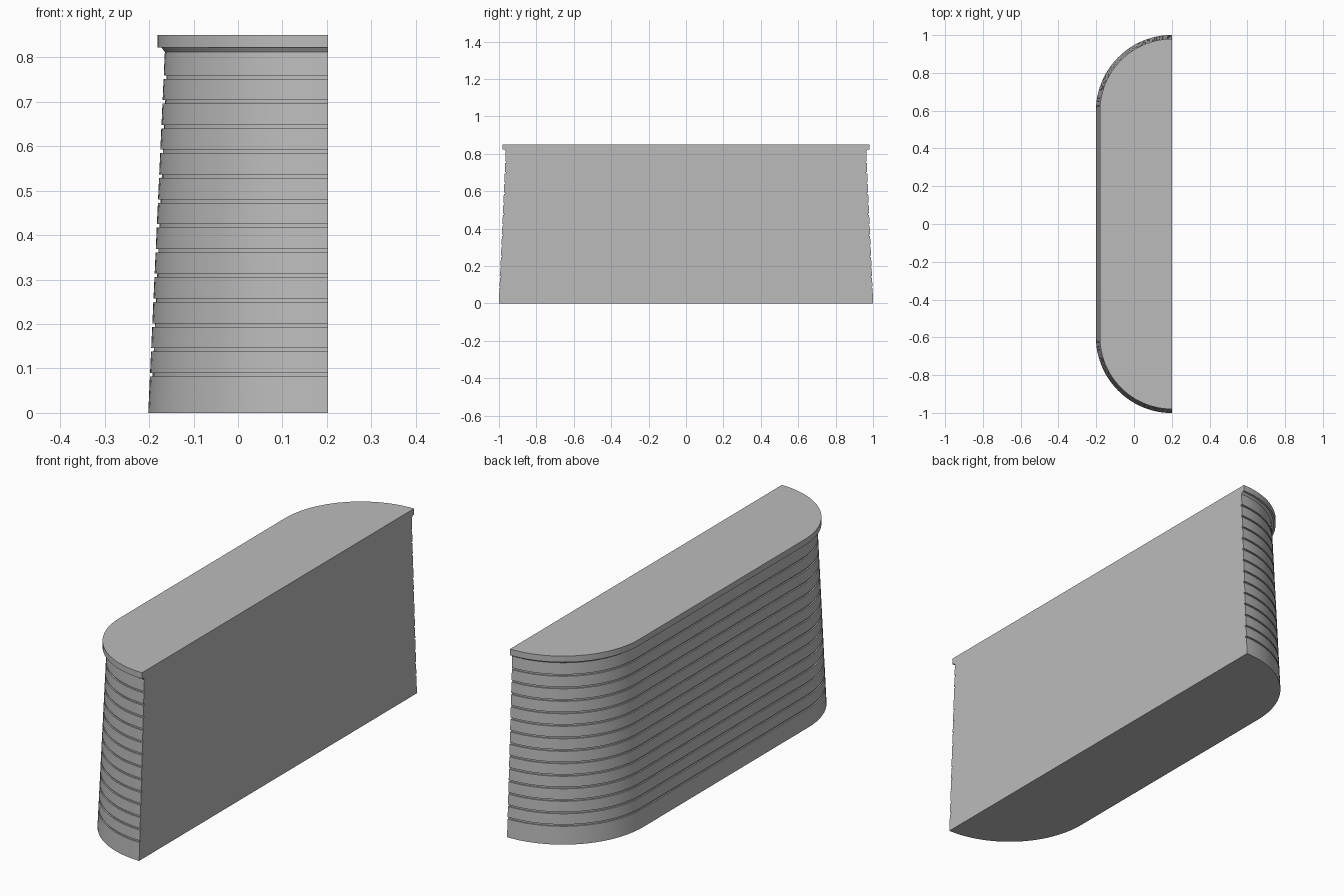
import bpy, bmesh, math

cube = bpy.data.objects.get("Cube")
if cube:
    bpy.data.objects.remove(cube, do_unlink=True)

FLAT_X = 0.202       # cut face of the half pier
ARC_Y = 0.597        # centres of the two rounded ends
ARC_STEPS = 24
HEIGHT = 0.85

stone = bpy.data.materials.new("grey stone")
stone.use_nodes = True
grey = (0.5, 0.5, 0.5, 1)
stone.diffuse_color = grey
stone.node_tree.nodes["Principled BSDF"].inputs["Base Color"].default_value = grey


def outline(r):
    """Half stadium: a quarter circle, a straight side, a quarter circle."""
    pts = []
    for i in range(ARC_STEPS + 1):
        a = math.pi / 2 * i / ARC_STEPS
        pts.append((FLAT_X - r * math.sin(a), ARC_Y + r * math.cos(a)))
    return pts + [(x, -y) for x, y in reversed(pts)]


def loft(name, profile):
    """Stack outlines of the given (radius, height) pairs into a closed solid."""
    bm = bmesh.new()
    rings = [[bm.verts.new((x, y, z)) for x, y in outline(r)] for r, z in profile]
    for low, high in zip(rings, rings[1:]):
        for i in range(len(low) - 1):
            bm.faces.new((low[i], low[i + 1], high[i + 1], high[i]))
    # flat cut face, top and bottom
    bm.faces.new([ring[0] for ring in rings] + [ring[-1] for ring in reversed(rings)])
    bm.faces.new(rings[0])
    bm.faces.new(rings[-1])
    bmesh.ops.recalc_face_normals(bm, faces=bm.faces)
    mesh = bpy.data.meshes.new(name)
    bm.to_mesh(mesh)
    bm.free()
    mesh.materials.append(stone)
    obj = bpy.data.objects.new(name, mesh)
    bpy.context.collection.objects.link(obj)
    bpy.ops.object.select_all(action="DESELECT")
    obj.select_set(True)
    bpy.context.view_layer.objects.active = obj
    bpy.ops.object.shade_smooth_by_angle(angle=math.radians(25))
    return obj


def wall(z):
    """Radius of the tapering wall at a height."""
    return 0.404 - 0.046 * z


# Tapering wall with thirteen grooves, ending in a projecting cap
profile = [(wall(0), 0)]
for k in range(13):
    z0 = 0.082 + 0.0558 * k
    z1 = z0 + 0.008
    profile += [(wall(z0), z0), (wall(z0) - 0.006, z0),
                (wall(z1) - 0.006, z1), (wall(z1), z1)]
profile += [(wall(0.812), 0.812), (0.374, 0.822), (0.383, 0.822), (0.383, HEIGHT)]
loft("grooved_half_pier", profile)
